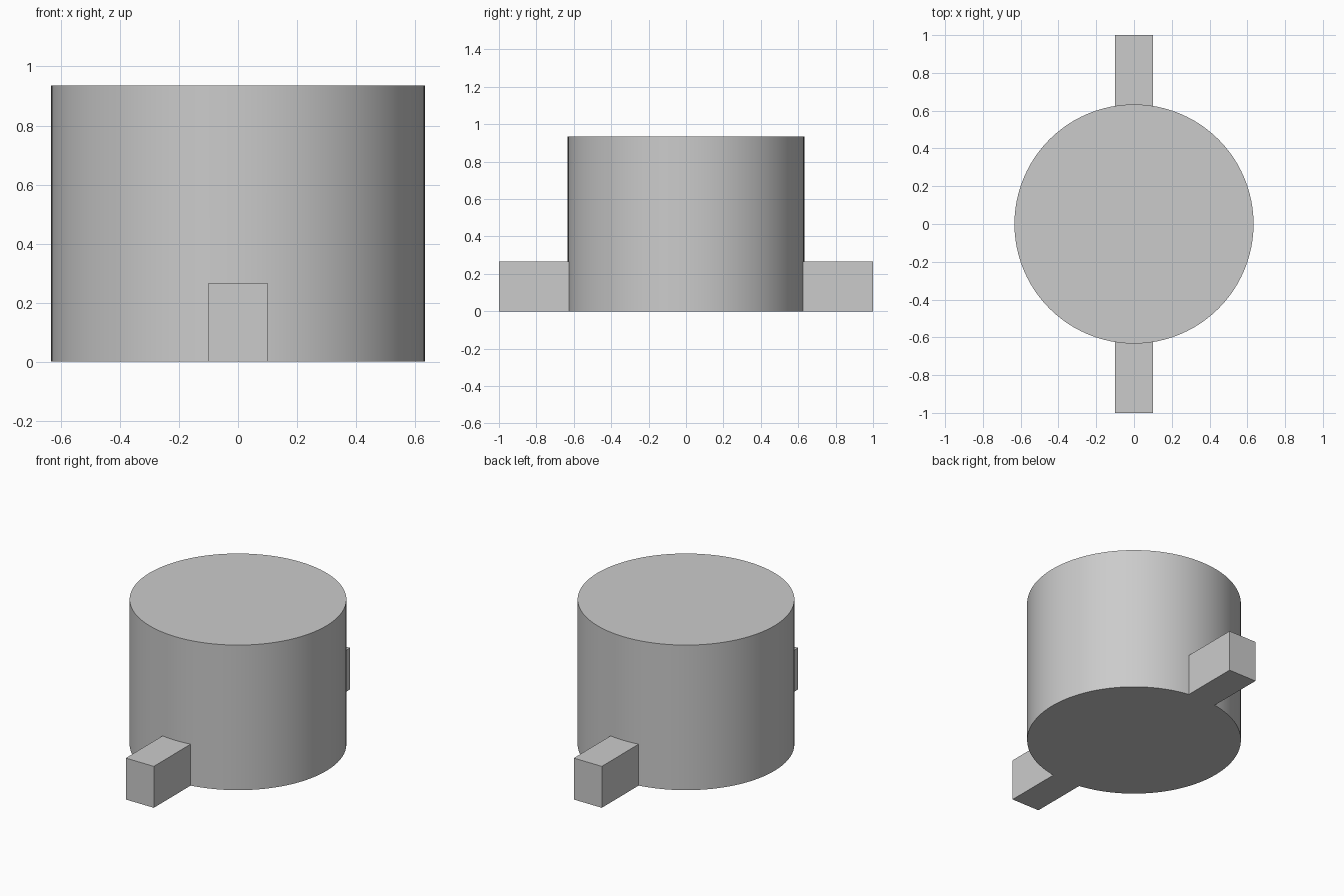
import bpy

cube = bpy.data.objects.get("Cube")
if cube:
    bpy.data.objects.remove(cube, do_unlink=True)

RADIUS, HEIGHT = 0.633, 0.935
LUG_WIDTH, LUG_HEIGHT, LENGTH = 0.2, 0.267, 2.0

grey = bpy.data.materials.new("plain grey")
grey.use_nodes = True
colour = (0.6, 0.6, 0.6, 1)
grey.diffuse_color = colour
grey.node_tree.nodes["Principled BSDF"].inputs["Base Color"].default_value = colour

# Round body
bpy.ops.mesh.primitive_cylinder_add(vertices=96, radius=RADIUS, depth=HEIGHT,
                                    location=(0, 0, HEIGHT / 2))
body = bpy.context.object
body.name = "drum_body_with_lugs"
body.data.materials.append(grey)

# Bar through the body, forming the front and back lugs
bpy.ops.mesh.primitive_cube_add(size=1, location=(0, 0, LUG_HEIGHT / 2))
bar = bpy.context.object
bar.name = "lug_bar"
bar.scale = (LUG_WIDTH, LENGTH, LUG_HEIGHT)
bpy.ops.object.transform_apply(location=False, rotation=False, scale=True)
bar.data.materials.append(grey)

# Merge the bar into the body so that the underside is one surface
union = body.modifiers.new("join_lugs", "BOOLEAN")
union.operation = "UNION"
union.solver = "EXACT"
union.object = bar
bpy.ops.object.select_all(action="DESELECT")
body.select_set(True)
bpy.context.view_layer.objects.active = body
bpy.ops.object.modifier_apply(modifier=union.name)
bpy.data.objects.remove(bar, do_unlink=True)
bpy.ops.object.shade_smooth_by_angle()
